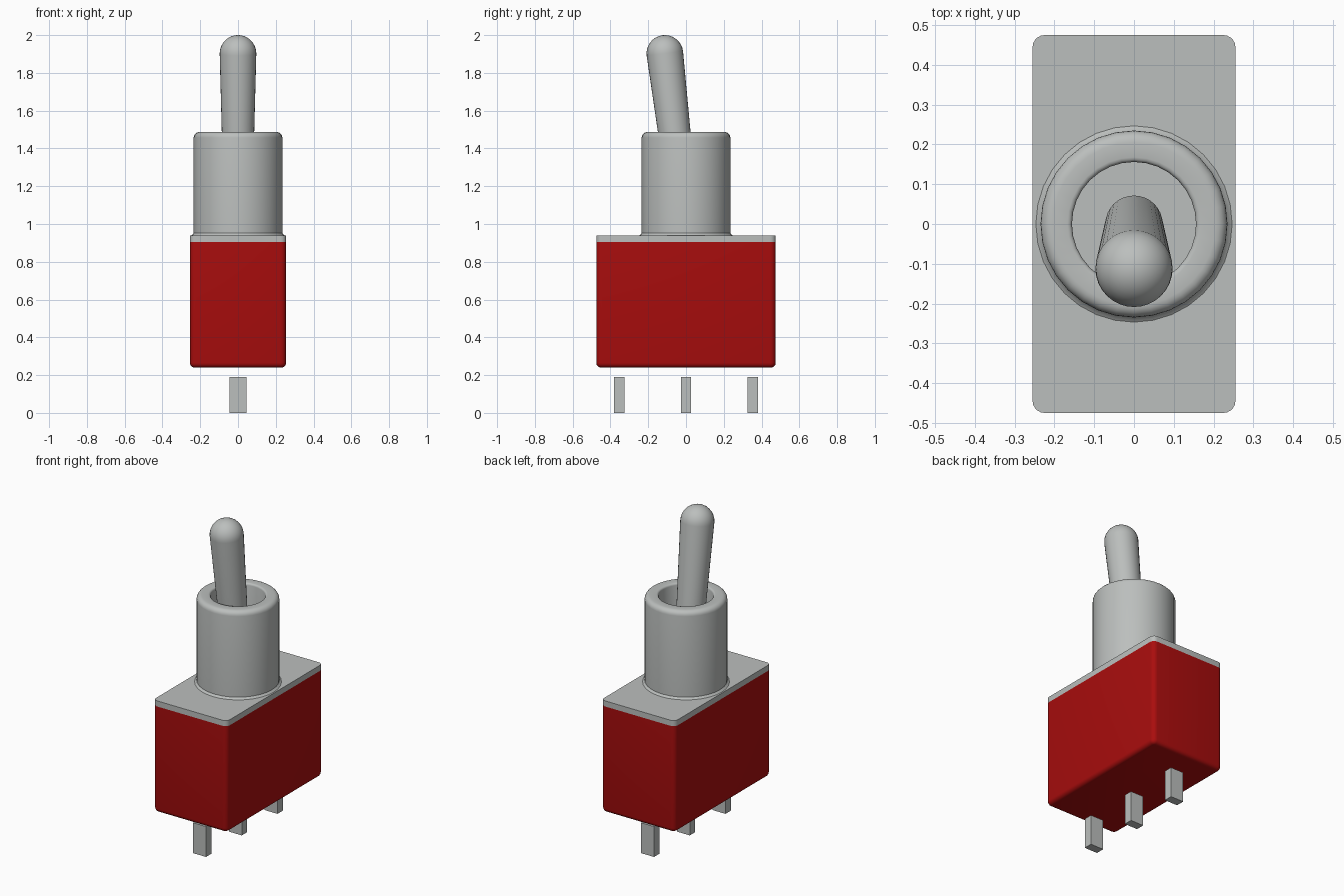
import bpy, bmesh, math
from mathutils import Vector

cube = bpy.data.objects.get("Cube")
if cube:
    bpy.data.objects.remove(cube, do_unlink=True)


def material(name, colour):
    m = bpy.data.materials.new(name)
    m.use_nodes = True
    m.diffuse_color = colour
    m.node_tree.nodes["Principled BSDF"].inputs["Base Color"].default_value = colour
    return m


RED = material("red plastic", (0.40, 0.004, 0.004, 1))
STEEL = material("grey metal", (0.50, 0.52, 0.51, 1))


def finish(name, bm, mat, smooth=True):
    bmesh.ops.recalc_face_normals(bm, faces=bm.faces)
    mesh = bpy.data.meshes.new(name)
    bm.to_mesh(mesh)
    bm.free()
    mesh.materials.append(mat)
    ob = bpy.data.objects.new(name, mesh)
    bpy.context.collection.objects.link(ob)
    if smooth:
        bpy.ops.object.select_all(action='DESELECT')
        ob.select_set(True)
        bpy.context.view_layer.objects.active = ob
        bpy.ops.object.shade_smooth_by_angle(angle=math.radians(35))
    return ob


def box(name, half_x, half_y, z0, z1, mat, y=0, corner=0, bottom=0):
    """Box with optional rounded upright corners and rounded bottom rim."""
    bm = bmesh.new()
    bmesh.ops.create_cube(bm, size=2)
    for v in bm.verts:
        v.co = (v.co.x * half_x, v.co.y * half_y + y, z1 if v.co.z > 0 else z0)
    if corner:
        upright = [e for e in bm.edges if abs(e.verts[0].co.z - e.verts[1].co.z) > 0.01]
        bmesh.ops.bevel(bm, geom=upright, offset=corner, segments=5, profile=0.5, affect='EDGES')
    if bottom:
        rim = [e for e in bm.edges if all(abs(v.co.z - z0) < 1e-4 for v in e.verts)]
        bmesh.ops.bevel(bm, geom=rim, offset=bottom, segments=4, profile=0.5, affect='EDGES')
    return finish(name, bm, mat, corner > 0)


def lathe(name, profile, mat, sides=32):
    """Spin a (radius, height) profile around z."""
    bm = bmesh.new()
    verts = [bm.verts.new((r, 0, z)) for r, z in profile]
    edges = [bm.edges.new(pair) for pair in zip(verts, verts[1:])]
    bmesh.ops.spin(bm, geom=verts + edges, cent=(0, 0, 0), axis=(0, 0, 1),
                   angle=math.tau, steps=sides)
    bmesh.ops.remove_doubles(bm, verts=bm.verts, dist=1e-5)
    return finish(name, bm, mat)


def arc(r, z, radius, start, end, steps):
    angles = [math.radians(start + (end - start) * i / steps) for i in range(steps + 1)]
    return [(r + radius * math.cos(a), z + radius * math.sin(a)) for a in angles]


# Case and cover plate
box("case", 0.255, 0.475, 0.24, 0.905, RED, corner=0.03, bottom=0.025)
box("cover_plate", 0.255, 0.475, 0.905, 0.94, STEEL, corner=0.03)

# Hollow threaded-style collar with a small flare at its foot
collar = [(0.25, 0.938), (0.242, 0.943), (0.235, 0.952)]
collar += arc(0.205, 1.457, 0.03, 0, 90, 5)
collar += arc(0.168, 1.475, 0.012, 90, 180, 3)
collar += [(0.156, 0.945), (0, 0.945)]
lathe("collar", collar, STEEL)

# Tapered lever with a domed tip, leaning to the front
pivot, tip = Vector((0, 0, 0.97)), Vector((0, -0.112, 1.903))
length = (tip - pivot).length
dome = [(max(r, 0), z) for r, z in arc(0, length, 0.097, 0, 90, 8)]
lever = lathe("lever", [(0, 0), (0.072, 0)] + dome, STEEL)
lever.location = pivot
lever.rotation_euler.x = math.atan2(pivot.y - tip.y, tip.z - pivot.z)

# Three terminals under the case
for name, y in (("front", -0.353), ("middle", 0), ("back", 0.353)):
    box(name + "_terminal", 0.045, 0.027, 0, 0.19, STEEL, y=y)
